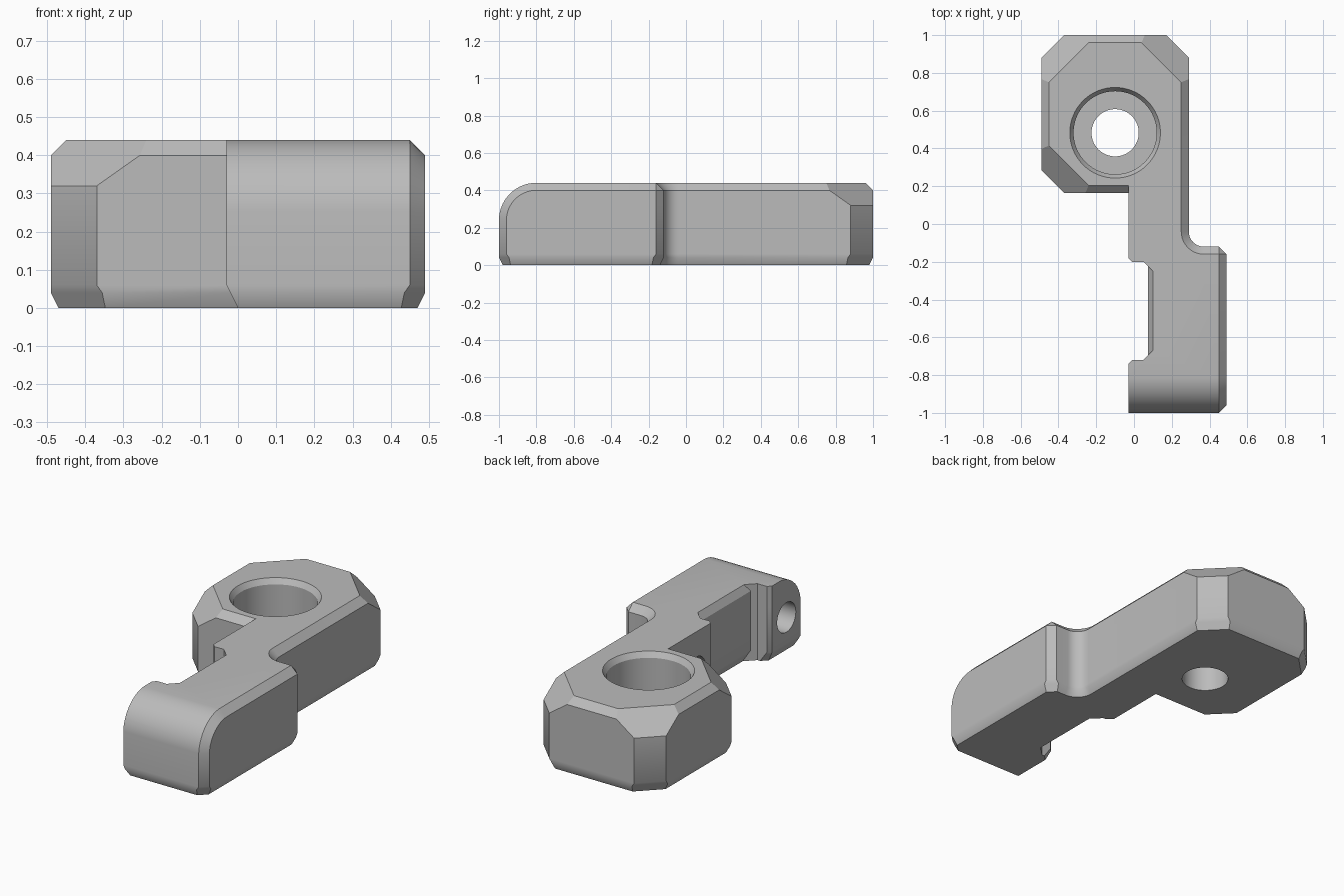
import bpy
import bmesh
from math import sin, cos, pi
from mathutils import Vector, Matrix

if "Cube" in bpy.data.objects:
    bpy.data.objects.remove(bpy.data.objects["Cube"])

grey = bpy.data.materials.new("plain_grey")
grey.use_nodes = True
grey.diffuse_color = (0.5, 0.5, 0.5, 1)
grey.node_tree.nodes["Principled BSDF"].inputs["Base Color"].default_value = (0.5, 0.5, 0.5, 1)


def loft(rings):
    """Closed solid through rings that share one vertex count."""
    bm = bmesh.new()
    loops = [[bm.verts.new(p) for p in ring] for ring in rings]
    n = len(loops[0])
    for low, high in zip(loops, loops[1:]):
        for i in range(n):
            j = (i + 1) % n
            bm.faces.new((low[i], low[j], high[j], high[i]))
    bm.faces.new(loops[0][::-1])
    bm.faces.new(loops[-1])
    bmesh.ops.remove_doubles(bm, verts=bm.verts, dist=0.0002)
    bmesh.ops.recalc_face_normals(bm, faces=bm.faces)
    return bm


def make_object(name, bm):
    mesh = bpy.data.meshes.new(name)
    bm.to_mesh(mesh)
    bm.free()
    mesh.materials.append(grey)
    obj = bpy.data.objects.new(name, mesh)
    bpy.context.collection.objects.link(obj)
    return obj


def inset_ring(outline, level, z):
    """Move each edge inward by its kind's amount, then meet neighbours."""
    lines = []
    for i, (x, y, kind) in enumerate(outline):
        a = Vector((x, y))
        b = Vector(outline[(i + 1) % len(outline)][:2])
        d = (b - a).normalized()
        lines.append((a + Vector((-d.y, d.x)) * INSETS[kind][level], d))
    ring = []
    for i, (p, d) in enumerate(lines):
        q, e = lines[i - 1]
        t = (p - q).cross(d) / e.cross(d)
        ring.append((*(q + e * t), z))
    return ring


def bore(name, profile, matrix):
    """Round cutter from (radius, height) pairs."""
    steps = 64
    bm = loft([[(r * cos(2 * pi * k / steps), r * sin(2 * pi * k / steps), z)
                for k in range(steps)] for r, z in profile])
    bm.transform(matrix)
    obj = make_object(name, bm)
    obj.hide_render = True
    return obj


# Edge insets at each height: lower bevel, wall, upper bevel
HEIGHTS = (0, 0.04, 0.06, 0.32, 0.40, 0.44)
INSETS = {
    "flat": (0.02, 0, 0, 0, 0, 0.04),
    "corner": (0.03, 0.01, 0, 0, 0.08, 0.12),
    "end": (0.02, 0, 0, 0, 0, 0),
    "plain": (0.03, 0.01, 0, 0, 0, 0),
    "small": (0.03, 0.01, 0, 0, 0, 0.0283),
    "recess": (0.03, 0.01, 0, 0, 0, 0.025),
    "straight": (0, 0, 0, 0, 0, 0),
}

# Plan outline, counter-clockwise; each point carries the kind of its next edge
outline = [(-0.03, -1, "end"), (0.45, -1, "plain"), (0.49, -0.96, "flat"),
           (0.49, -0.16, "small"), (0.45, -0.12, "flat")]
for k in range(11):  # inner fillet between foot and arm
    a = -pi / 2 - k * pi / 20
    outline.append((0.37 + 0.08 * cos(a), -0.04 + 0.08 * sin(a), "flat"))
outline += [(0.29, 0.88, "corner"), (0.17, 1, "flat"), (-0.37, 1, "corner"),
            (-0.49, 0.88, "flat"), (-0.49, 0.285, "corner"), (-0.37, 0.165, "flat"),
            (-0.03, 0.165, "plain"), (-0.03, -0.18, "plain"), (-0.01, -0.2, "straight"),
            (0.05, -0.2, "straight"), (0.075, -0.225, "recess"), (0.075, -0.695, "straight"),
            (0.05, -0.72, "straight"), (-0.01, -0.72, "plain"), (-0.03, -0.74, "plain")]
bm = loft([inset_ring(outline, i, z) for i, z in enumerate(HEIGHTS)])

# Round the front top edge, with the side bevel following the curve
STEPS = 12
for slant in (0, 1):
    for k in range(1, STEPS):
        a = k * pi / 2 / STEPS
        point = Vector((0.45, -0.8 - 0.2 * cos(a), 0.24 + 0.2 * sin(a)))
        normal = Vector((slant, -cos(a), sin(a))).normalized()
        cut = bmesh.ops.bisect_plane(bm, geom=bm.verts[:] + bm.edges[:] + bm.faces[:],
                                     dist=1e-5, plane_co=point, plane_no=normal,
                                     clear_outer=True)
        edges = [e for e in cut["geom_cut"]
                 if isinstance(e, bmesh.types.BMEdge) and e.is_boundary]
        if edges:
            bmesh.ops.holes_fill(bm, edges=edges, sides=0)
bmesh.ops.recalc_face_normals(bm, faces=bm.faces)
bracket = make_object("bracket_arm", bm)

# Stepped screw hole and two blind pin holes
sideways = Matrix.Rotation(pi / 2, 4, "Y")
cutters = [bore("screw_hole", [(0.125, -0.1), (0.125, 0.2), (0.22, 0.2), (0.22, 0.41),
                               (0.24, 0.44), (0.24, 0.6)],
                Matrix.Translation((-0.1, 0.483, 0)))]
for y in (-0.87, -0.05):
    cutters.append(bore("pin_hole", [(0.085, -0.1), (0.085, 0.2)],
                        Matrix.Translation((-0.03, y, 0.21)) @ sideways))

bpy.ops.object.select_all(action="DESELECT")
bpy.context.view_layer.objects.active = bracket
bracket.select_set(True)
for cutter in cutters:
    mod = bracket.modifiers.new("hole", "BOOLEAN")
    mod.operation = "DIFFERENCE"
    mod.solver = "EXACT"
    mod.object = cutter
    bpy.ops.object.modifier_apply(modifier=mod.name)
    bpy.data.objects.remove(cutter)
bpy.ops.object.shade_smooth_by_angle(angle=pi / 6)
